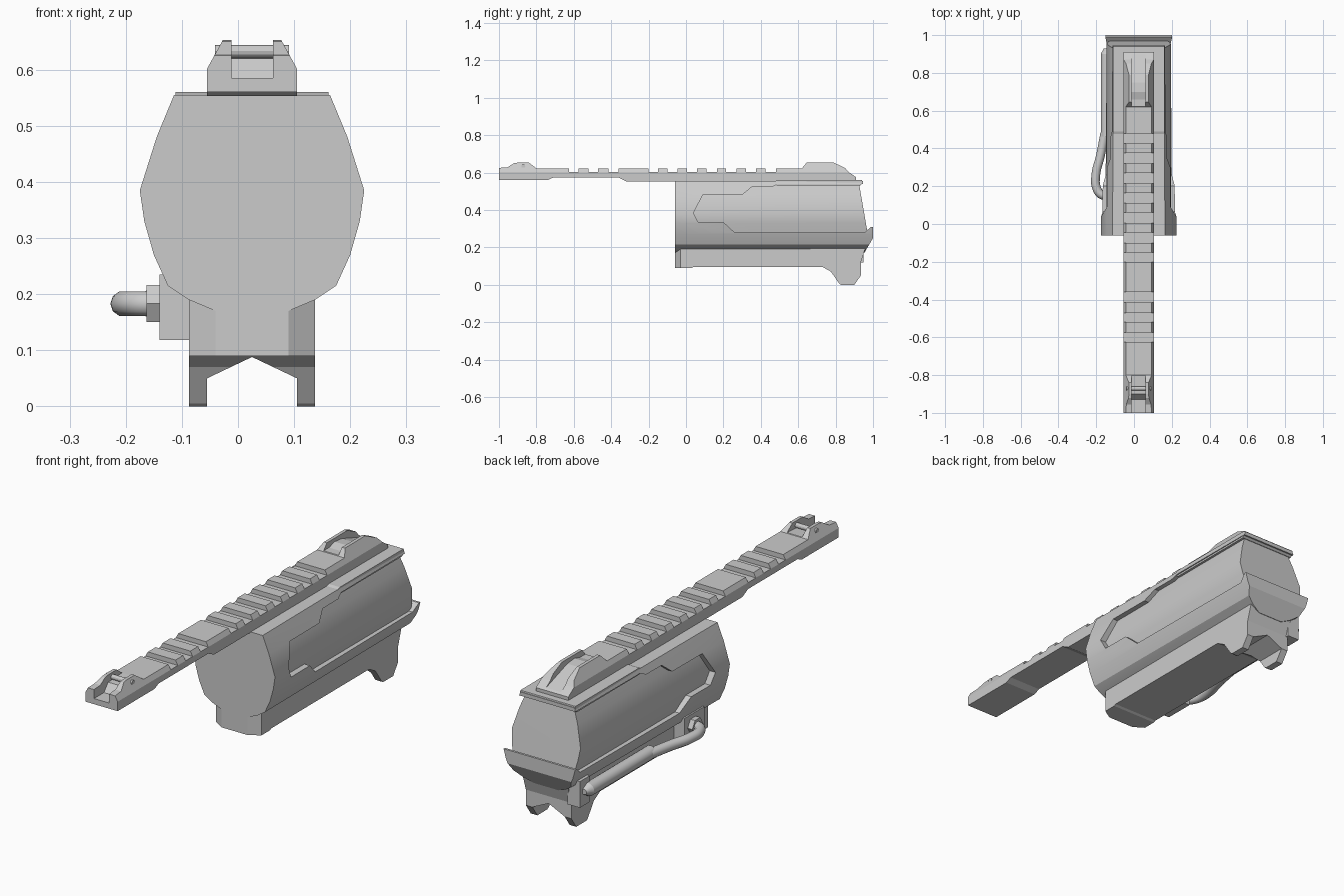
import bpy, bmesh, math
from mathutils import Vector

if "Cube" in bpy.data.objects:
    bpy.data.objects.remove(bpy.data.objects["Cube"])

CX = 0.025  # symmetry axis of the main body


def prism(name, pts, axis, a, b, shape=None):
    """Extrude a 2D outline along an axis; x: (y,z), y: (x,z), z: (x,y)."""
    put = {'x': lambda p, t: (t, p[0], p[1]),
           'y': lambda p, t: (p[0], t, p[1]),
           'z': lambda p, t: (p[0], p[1], t)}[axis]
    bm = bmesh.new()
    v0 = [bm.verts.new(put(p, a)) for p in pts]
    v1 = [bm.verts.new(put(p, b)) for p in pts]
    bm.faces.new(v0)
    bm.faces.new(v1[::-1])
    n = len(pts)
    for i in range(n):
        bm.faces.new((v0[i], v0[(i + 1) % n], v1[(i + 1) % n], v1[i]))
    if shape:
        for v in bm.verts:
            shape(v.co)
    bmesh.ops.recalc_face_normals(bm, faces=bm.faces)
    me = bpy.data.meshes.new(name)
    bm.to_mesh(me)
    bm.free()
    ob = bpy.data.objects.new(name, me)
    bpy.context.collection.objects.link(ob)
    return ob


def activate(ob):
    bpy.ops.object.select_all(action='DESELECT')
    ob.select_set(True)
    bpy.context.view_layer.objects.active = ob


def cut(ob, pts, axis, a, b):
    cutter = prism("cutter", pts, axis, a, b)
    cutter.hide_render = True
    activate(ob)
    m = ob.modifiers.new("cut", 'BOOLEAN')
    m.operation, m.solver, m.object = 'DIFFERENCE', 'EXACT', cutter
    bpy.ops.object.modifier_apply(modifier=m.name)
    bpy.data.objects.remove(cutter)


def smooth(ob, deg=30):
    activate(ob)
    bpy.ops.object.shade_smooth_by_angle(angle=math.radians(deg))


def section(half, k=1.0):
    return [(CX + x * k, z) for x, z in half] + [(CX - x * k, z) for x, z in half[::-1]]


def cylinder(name, r, r2, length, loc, axis, sides):
    rot = {'x': (0, math.pi / 2, 0), 'y': (-math.pi / 2, 0, 0)}[axis]
    bpy.ops.mesh.primitive_cone_add(vertices=sides, radius1=r, radius2=r2, depth=length,
                                    location=loc, rotation=rot)
    ob = bpy.context.object
    ob.name = name
    return ob


# Outer housing, narrowing slightly to the rear
HALF = [(.139, .555), (.17, .48), (.2, .385), (.192, .33), (.175, .27),
        (.15, .215), (.1125, .19), (.065, .17)]


def narrow(co):
    if co.y > 0.5:
        co.x = CX + (co.x - CX) * 0.95


shell = prism("housing", section(HALF), 'y', -.06, 1.0, narrow)
# Stepped side recess, open at the rear
cut(shell, [(.04, .385), (.09, .48), (.30, .48), (.35, .522), (.46, .522), (.49, .538),
            (.945, .538), (.945, .65), (1.1, .65), (1.1, .31), (.99, .31), (.955, .28),
            (.26, .28), (.2, .335), (.065, .335)], 'x', -.5, .5)
cut(shell, [(1.0, .25), (1.1, .25), (1.1, .1), (.93, .1), (.95, .165)], 'x', -.5, .5)
smooth(shell)

# Inner core seen in the recess, with a sloping rear face
core = prism("inner_core", section([(.118, .548), (.144, .48), (.17, .385), (.163, .33),
                                    (.15, .27), (.1, .22)]), 'y', 0, 1.0)
cut(core, [(.922, .56), (.972, .27), (.985, .15), (1.1, .15), (1.1, .6), (.915, .6)],
    'x', -.5, .5)
smooth(core)

# Raised top plate at the rear
prism("top_plate", [(.45, .545), (.49, .56), (.94, .56), (.945, .545), (.93, .53), (.49, .53)],
      'x', CX - .136, CX + .136)

# Lower block with hooked rear legs
lower = prism("lower_block", [(-.06, .2), (-.06, .09), (.03, .09), (.04, .095), (.73, .095),
                              (.775, .07), (.82, .005), (.83, 0), (.9, 0), (.935, .05),
                              (.935, .12), (.96, .2)], 'x', CX - .1125, CX + .1125)
cut(lower, [(CX - .08, -.1), (CX - .08, .05), (CX, .088), (CX + .08, .05), (CX + .08, -.1)],
    'y', .5, 1.1)
for s in (-1, 1):  # chamfered front corners
    cut(lower, [(CX + s * .065, -.06), (CX + s * .065, -.1), (CX + s * .2, -.1),
                (CX + s * .2, -.03), (CX + s * .1125, -.03)], 'z', 0, .3)

# Sighting rail
RAIL = .08
front_groove = [(-1.1, .585), (-.93, .585), (-.9, .62), (-.76, .627), (-.76, .7), (-1.1, .7)]
rear_groove = [(.5, .626), (.66, .626), (.7, .637), (.75, .632), (.95, .565), (.95, .7), (.5, .7)]


def slope_sides(co):
    half = RAIL - max(0, co.z - .602) * .55
    co.x = CX + math.copysign(half, co.x - CX)


def rail_part(name, pts):
    return prism(name, pts, 'x', CX - RAIL, CX + RAIL, slope_sides)


base = rail_part("rail_base", [(-1, .602), (-1, .56), (-.74, .56), (-.71, .573), (-.36, .573),
                               (-.32, .553), (.91, .553), (.91, .575), (.87, .602)])
cut(base, front_groove, 'x', CX - .037, CX + .037)
cut(base, rear_groove, 'x', CX - .037, CX + .037)

# Rail teeth
teeth = [(-.575, -.52), (-.47, -.415), (-.36, -.2)] + \
        [(-.15 + .105 * i, -.1 + .105 * i) for i in range(6)]
for i, (a, b) in enumerate(teeth):
    rail_part(f"rail_tooth_{i + 1}", [(a, .602), (a, .623), (b, .623), (b, .602)])

# Front and rear sights with twin ears
front = rail_part("front_sight", [(-1, .602), (-1, .625), (-.955, .628), (-.92, .65), (-.9, .653),
                                  (-.84, .653), (-.8, .623), (-.625, .623), (-.625, .602)])
cut(front, front_groove, 'x', CX - .037, CX + .037)
rear = rail_part("rear_sight", [(.48, .602), (.48, .623), (.62, .623), (.645, .653), (.79, .653),
                                (.85, .625), (.87, .602)])
cut(rear, rear_groove, 'x', CX - .037, CX + .037)
cylinder("sight_pin", .011, .011, .132, (CX, -.87, .633), 'x', 12)

# Side brackets on the left
for name, a, b in (("front_bracket", .07, .21), ("rear_bracket", .88, .95)):
    prism(name, [(-.08, .118), (-.14, .118), (-.14, .235), (-.08, .235)], 'y', a, b)

# Hose nut, bent hose and straight tube
cylinder("hose_nut", .038, .038, .03, (-.148, .15, .183), 'x', 6)
cu = bpy.data.curves.new("hose", 'CURVE')
cu.dimensions = '3D'
cu.bevel_depth, cu.bevel_resolution, cu.resolution_u = .023, 3, 6
path = [(-.13, .15), (-.172, .155), (-.198, .19), (-.202, .26), (-.178, .36), (-.155, .48)]
sp = cu.splines.new('BEZIER')
sp.bezier_points.add(len(path) - 1)
for bp, (x, y) in zip(sp.bezier_points, path):
    bp.co = Vector((x, y, .183))
    bp.handle_left_type = bp.handle_right_type = 'AUTO'
hose = bpy.data.objects.new("hose", cu)
bpy.context.collection.objects.link(hose)
activate(hose)
bpy.ops.object.convert(target='MESH')
smooth(bpy.context.object, 40)
smooth(cylinder("straight_tube", .029, .029, .44, (-.147, .68, .183), 'y', 16))
smooth(cylinder("tube_tip", .029, .012, .03, (-.147, .915, .183), 'y', 16))
